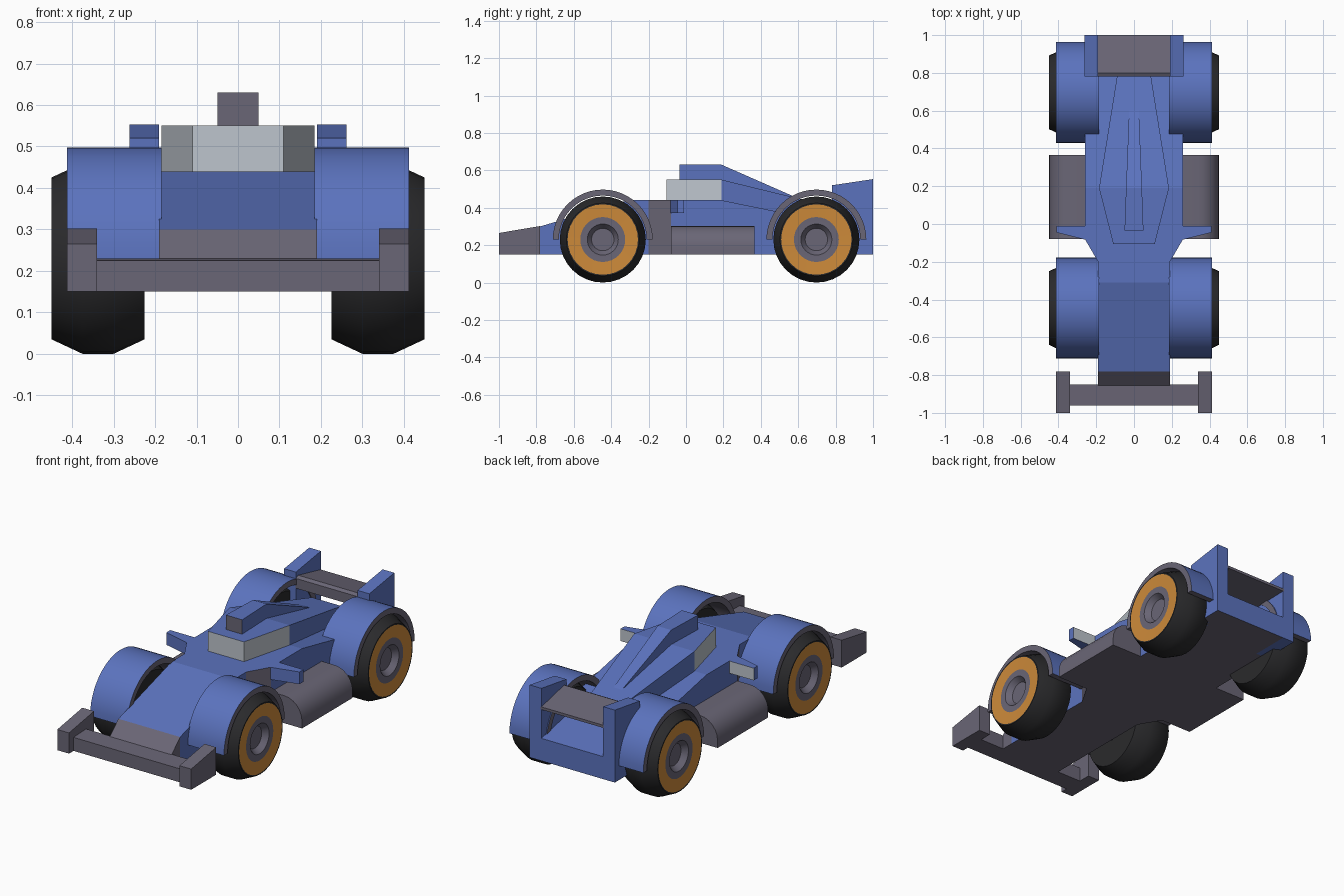
import bpy, bmesh, math

if "Cube" in bpy.data.objects:
    bpy.data.objects.remove(bpy.data.objects["Cube"])


def mat(name, rgb):
    m = bpy.data.materials.new(name)
    m.diffuse_color = (*rgb, 1)
    m.use_nodes = True
    m.node_tree.nodes["Principled BSDF"].inputs["Base Color"].default_value = m.diffuse_color
    return m


BLUE = mat("body blue", (0.105, 0.171, 0.515))
GREY = mat("trim grey", (0.144, 0.133, 0.181))
BLACK = mat("tyre black", (0.023, 0.023, 0.025))
ORANGE = mat("rim orange", (0.61, 0.254, 0.042))
GLASS = mat("pale glass", (0.515, 0.558, 0.61))


def finish(name, bm, mats, rule=None, smooth=False):
    """Turn a bmesh into an object; rule(face) gives the material index."""
    bmesh.ops.recalc_face_normals(bm, faces=bm.faces)
    bm.normal_update()
    for f in bm.faces:
        if rule:
            f.material_index = rule(f)
        f.smooth = smooth
    me = bpy.data.meshes.new(name)
    bm.to_mesh(me)
    bm.free()
    for m in mats:
        me.materials.append(m)
    if smooth:
        me.set_sharp_from_angle(angle=math.radians(35))
    ob = bpy.data.objects.new(name, me)
    bpy.context.collection.objects.link(ob)
    return ob


def bridge(bm, rings, cap=True):
    for a, b in zip(rings, rings[1:]):
        n = len(a)
        for i in range(n):
            bm.faces.new((a[i], a[(i + 1) % n], b[(i + 1) % n], b[i]))
    if cap:
        bm.faces.new(rings[0])
        bm.faces.new(rings[-1])


def loft(name, stations, mats, rule=None):
    """Symmetric block from rectangles (y, half width, z low, z high)."""
    bm = bmesh.new()
    rings = [[bm.verts.new(p) for p in ((-w, y, lo), (w, y, lo), (w, y, hi), (-w, y, hi))]
             for y, w, lo, hi in stations]
    bridge(bm, rings)
    return finish(name, bm, mats, rule)


def prism(name, pts, axis, lo, hi, mats, rule=None, s=1, smooth=False):
    """Extrude a 2D profile along an axis; s = -1 mirrors in x."""
    bm = bmesh.new()

    def place(p, t):
        v = {"x": (t, p[0], p[1]), "y": (p[0], t, p[1]), "z": (p[0], p[1], t)}[axis]
        return (v[0] * s, v[1], v[2])
    bridge(bm, [[bm.verts.new(place(p, t)) for p in pts] for t in (lo, hi)])
    return finish(name, bm, mats, rule, smooth)


# Main hull: grey floor and angled inlets, blue elsewhere
def hull_rule(f):
    c = f.calc_center_median()
    inlet = -0.2 < c.y < -0.08 and abs(f.normal.x) > 0.3
    return 1 if f.normal.z < -0.9 or inlet else 0


loft("hull", [(-0.78, 0.19, 0.15, 0.30), (-0.31, 0.19, 0.15, 0.44), (-0.20, 0.19, 0.15, 0.44),
              (-0.08, 0.26, 0.15, 0.44), (0.19, 0.26, 0.15, 0.44), (1.0, 0.26, 0.15, 0.275)],
     [BLUE, GREY], hull_rule)

# Nose tip and front wing bar
loft("nose_tip", [(-0.86, 0.19, 0.15, 0.225), (-0.78, 0.19, 0.15, 0.30)], [GREY])
loft("front_wing", [(-0.96, 0.345, 0.15, 0.225), (-0.85, 0.345, 0.15, 0.23)], [GREY])

# Canopy with glazed front, air scoop with grey mouth
loft("canopy", [(-0.105, 0.11, 0.42, 0.55), (0.19, 0.185, 0.42, 0.55), (0.78, 0.09, 0.28, 0.406)],
     [BLUE, GLASS],
     lambda f: 1 if f.calc_center_median().y < 0.18 and abs(f.normal.z) < 0.5 else 0)
loft("air_scoop", [(-0.035, 0.05, 0.54, 0.63), (0.19, 0.042, 0.54, 0.63), (0.60, 0.026, 0.44, 0.45)],
     [BLUE, GREY], lambda f: 1 if f.normal.y < -0.9 else 0)

# Rear wing blade between the uprights
prism("rear_wing", [(0.78, 0.43), (0.78, 0.485), (0.80, 0.495), (1.0, 0.45), (1.0, 0.435)],
      "x", -0.195, 0.195, [GREY])


def wheel(name, s, cy):
    # Profile of (x, radius, material of the band that follows)
    prof = [(0.18, 0.05, 1), (0.225, 0.05, 0), (0.225, 0.195, 0), (0.30, 0.23, 0),
            (0.375, 0.23, 0), (0.45, 0.195, 0), (0.45, 0.188, 2), (0.445, 0.12, 1),
            (0.445, 0.083, 1), (0.415, 0.06, 1)]
    n = 32
    bm = bmesh.new()
    rings = [[bm.verts.new((s * x, cy + r * math.cos(2 * math.pi * i / n),
                            0.23 + r * math.sin(2 * math.pi * i / n))) for i in range(n)]
             for x, r, _ in prof]
    bridge(bm, rings)
    bm.faces.ensure_lookup_table()
    ids = [prof[i // n][2] if i // n < len(prof) - 1 else 1 for i in range(len(bm.faces))]
    for f, k in zip(bm.faces, ids):
        f.material_index = k
    return finish(name, bm, [BLACK, GREY, ORANGE], None, True)


def fender(name, s, cy):
    n, ro, ri = 24, 0.267, 0.235
    bm = bmesh.new()
    rings = []
    for i in range(n + 1):
        c, d = math.cos(math.pi * i / n), math.sin(math.pi * i / n)
        rings.append([bm.verts.new((s * x, cy + r * c, 0.23 + r * d))
                      for x, r in ((0.185, ri), (0.412, ri), (0.412, ro), (0.185, ro))])
    bridge(bm, rings)

    def rule(f):
        c = f.calc_center_median()
        out = f.normal.y * (c.y - cy) + f.normal.z * (c.z - 0.23)
        return 0 if out > 0.1 else 1
    return finish(name, bm, [BLUE, GREY], rule, True)


# Rounded cross-section of the side pods (x, z)
pod = [(0.25, 0.15), (0.45, 0.15), (0.45, 0.19)]
pod += [(0.34 + 0.11 * math.cos(a), 0.19 + 0.113 * math.sin(a))
        for a in [math.radians(15 * k) for k in range(1, 7)]]
pod += [(0.25, 0.303)]

for s, side in ((1, "right"), (-1, "left")):
    # Wheels and arches
    for cy, end in ((-0.445, "front"), (0.697, "rear")):
        wheel(f"{end}_{side}_wheel", s, cy)
        fender(f"{end}_{side}_fender", s, cy)
    # Front wing end plates
    prism(f"{side}_end_plate", [(-1, 0.15), (-0.78, 0.15), (-0.78, 0.302), (-1, 0.265)],
          "x", 0.34, 0.412, [GREY], s=s)
    # Rear wing uprights
    prism(f"{side}_wing_upright", [(0.78, 0.15), (1, 0.15), (1, 0.553), (0.78, 0.52)],
          "x", 0.19, 0.262, [BLUE], s=s)
    # Side pods
    prism(f"{side}_side_pod", pod, "y", -0.08, 0.365, [GREY], s=s, smooth=True)
    # Mirrors with pale rear face
    prism(f"{side}_mirror", [(0.25, -0.085), (0.41, -0.045), (0.41, -0.01), (0.25, -0.01)],
          "z", 0.372, 0.44, [BLUE, GLASS], lambda f: 1 if f.normal.y > 0.9 else 0, s=s)
